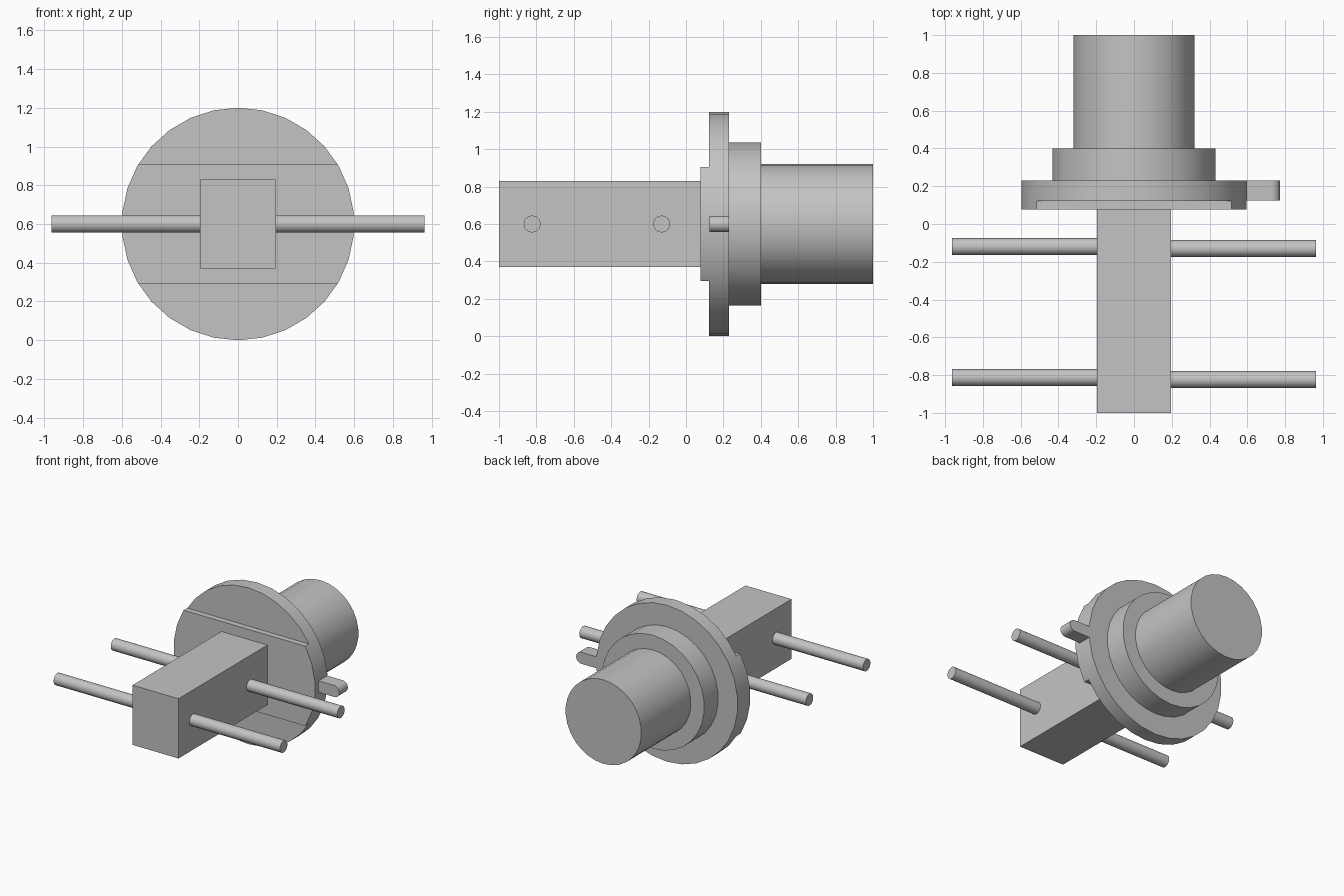
import bpy
import bmesh
from math import sin, cos, pi, radians

cube = bpy.data.objects.get("Cube")
if cube:
    bpy.data.objects.remove(cube, do_unlink=True)

AXIS_Z = 0.6    # height of the shared centre axis

# One plain grey for every part
grey = bpy.data.materials.new("plain grey")
grey.use_nodes = True
colour = (0.55, 0.55, 0.55, 1)
grey.diffuse_color = colour
grey.node_tree.nodes["Principled BSDF"].inputs["Base Color"].default_value = colour


def arc(radius, start, end, steps, cx=0.0):
    """Points (across, up) on an arc; angle zero points straight up."""
    angles = [radians(start + (end - start) * i / steps) for i in range(steps + 1)]
    return [(cx + radius * sin(a), radius * cos(a)) for a in angles]


def circle(radius, sides=30):
    return arc(radius, 0, 360, sides)[:-1]


def rectangle(half_w, half_h):
    return [(-half_w, -half_h), (half_w, -half_h), (half_w, half_h), (-half_w, half_h)]


def prism(name, outline, start, end, along="y", y=0.0, clip=None):
    """Extrude an outline along y or x, optionally trimming it above and below."""
    bm = bmesh.new()

    def place(p, d):
        if along == "y":
            return (p[0], d, AXIS_Z + p[1])
        return (d, y + p[0], AXIS_Z + p[1])

    base = bm.faces.new([bm.verts.new(place(p, start)) for p in outline])
    if clip:
        for side in (1, -1):
            bmesh.ops.bisect_plane(
                bm, geom=bm.verts[:] + bm.edges[:] + bm.faces[:],
                plane_co=(0, 0, AXIS_Z + side * clip), plane_no=(0, 0, side),
                clear_outer=True)
        base = bm.faces[:][0]
    made = bmesh.ops.extrude_face_region(bm, geom=[base], use_keep_orig=True)
    top = [v for v in made["geom"] if isinstance(v, bmesh.types.BMVert)]
    depth = end - start
    bmesh.ops.translate(bm, verts=top,
                        vec=(0, depth, 0) if along == "y" else (depth, 0, 0))
    bmesh.ops.recalc_face_normals(bm, faces=bm.faces[:])
    mesh = bpy.data.meshes.new(name)
    bm.to_mesh(mesh)
    bm.free()
    mesh.materials.append(grey)
    obj = bpy.data.objects.new(name, mesh)
    bpy.context.collection.objects.link(obj)
    bpy.ops.object.select_all(action="DESELECT")
    obj.select_set(True)
    bpy.context.view_layer.objects.active = obj
    bpy.ops.object.shade_smooth_by_angle(angle=radians(30))
    return obj


# Round stepped body
prism("flange", circle(0.6), 0.123, 0.23)
prism("collar", circle(0.435), 0.23, 0.40)
prism("barrel", circle(0.322), 0.40, 1.0)

# Raised band across the flange face
prism("flange_band", circle(0.6), 0.078, 0.123, clip=0.306)

# Square block at the front
prism("block", rectangle(0.195, 0.229), -1.0, 0.078)

# Locating tab with a rounded end
tab_r = 0.044
prism("locating_tab",
      [(0.5, tab_r)] + arc(tab_r, 0, 180, 10, 0.772 - tab_r) + [(0.5, -tab_r)],
      0.125, 0.229)

# Two pairs of side rods, slightly staggered between the sides
for label, side, shift in (("left", 1, -0.005), ("right", -1, 0.005)):
    for place_name, y in (("front", -0.818), ("rear", -0.125)):
        prism(f"{place_name}_{label}_rod", circle(0.045, 24),
              side * 0.18, side * 0.964, along="x", y=y + shift)
